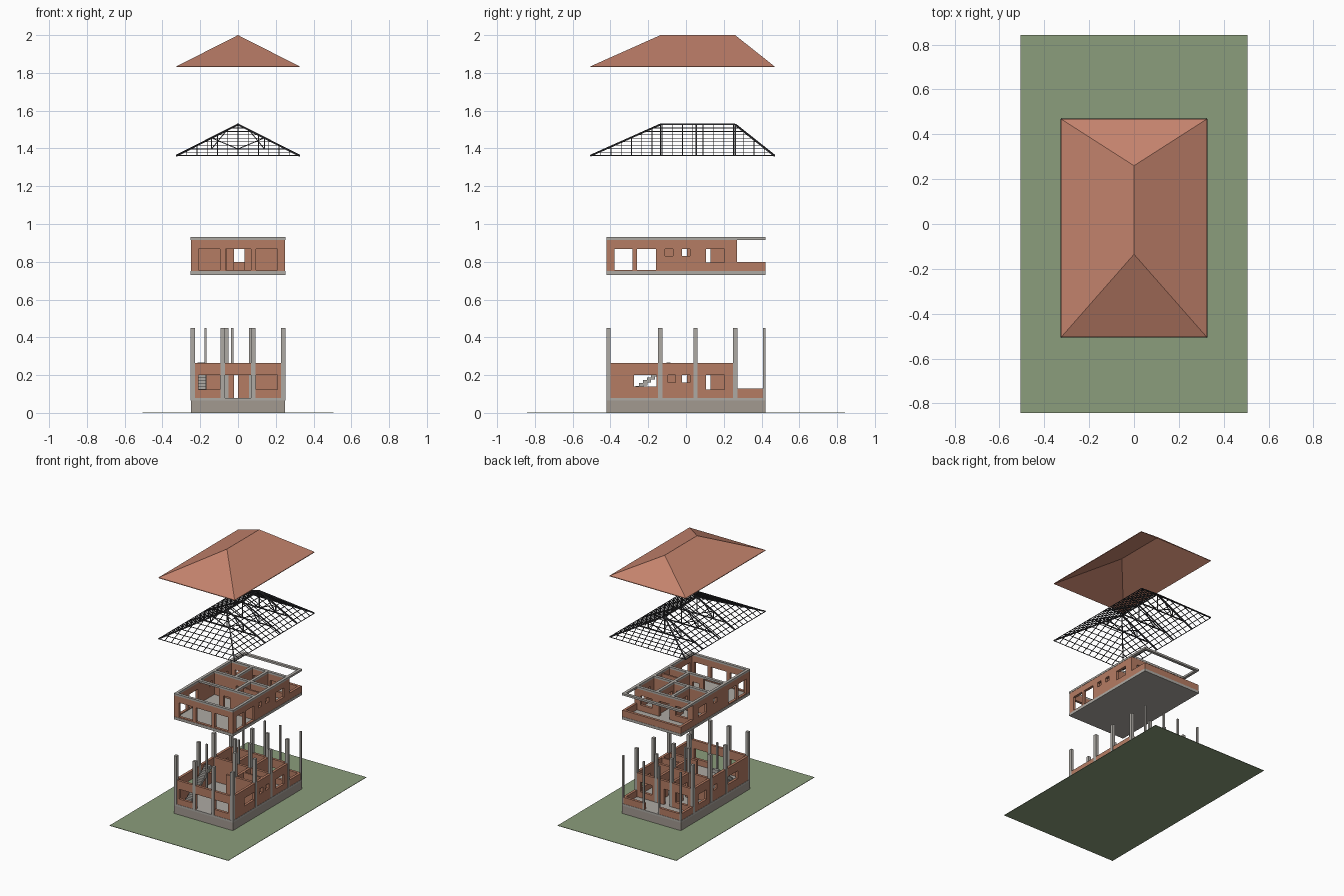
import bpy, bmesh
from mathutils import Vector, Matrix

if "Cube" in bpy.data.objects:
    bpy.data.objects.remove(bpy.data.objects["Cube"])


def mat(name, col):
    m = bpy.data.materials.new(name)
    m.diffuse_color = (*col, 1)
    m.use_nodes = True
    m.node_tree.nodes["Principled BSDF"].inputs["Base Color"].default_value = m.diffuse_color
    return m


BRICK = mat("brick", (0.46, 0.20, 0.125))
CONCRETE = mat("concrete", (0.42, 0.40, 0.37))
PLINTH = mat("plinth", (0.36, 0.32, 0.28))
TILE = mat("tile", (0.56, 0.23, 0.155))
GRASS = mat("grass", (0.26, 0.34, 0.20))
STEEL = mat("steel", (0.05, 0.05, 0.055))


def finish(name, bm, material):
    me = bpy.data.meshes.new(name)
    bm.to_mesh(me)
    bm.free()
    me.materials.append(material)
    ob = bpy.data.objects.new(name, me)
    bpy.context.collection.objects.link(ob)
    return ob


def box(bm, x0, x1, y0, y1, z0, z1):
    c = Vector(((x0 + x1) / 2, (y0 + y1) / 2, (z0 + z1) / 2))
    s = (x1 - x0, y1 - y0, z1 - z0)
    bmesh.ops.create_cube(bm, size=1, matrix=Matrix.Translation(c) @ Matrix.Diagonal((*s, 1)))


def stick(bm, a, b, w=0.004):
    a, b = Vector(a), Vector(b)
    d = b - a
    if d.length < 1e-4:
        return
    rot = d.to_track_quat('Z', 'Y').to_matrix().to_4x4()
    m = Matrix.Translation((a + b) / 2) @ rot @ Matrix.Diagonal((w, w, d.length, 1))
    bmesh.ops.create_cube(bm, size=1, matrix=m)


def wall(bm, axis, pos, a, b, z0, z1, holes=(), t=0.02):
    """Straight wall along an axis, pieced around openings (start, end, sill, head)."""
    def seg(p, q, lo, hi):
        if q - p > 1e-4 and hi - lo > 1e-4:
            if axis == 'x':
                box(bm, p, q, pos - t / 2, pos + t / 2, lo, hi)
            else:
                box(bm, pos - t / 2, pos + t / 2, p, q, lo, hi)
    cur = a
    for p, q, lo, hi in sorted(holes):
        seg(cur, p, z0, z1)
        seg(p, q, z0, lo)
        seg(p, q, hi, z1)
        cur = q
    seg(cur, b, z0, z1)


# ground sheet
bm = bmesh.new()
box(bm, -0.506, 0.506, -0.842, 0.842, 0, 0.003)
finish("lawn", bm, GRASS)

# plinth and ground floor slab
bm = bmesh.new()
box(bm, -0.25, 0.25, -0.42, 0.42, 0.003, 0.065)
finish("plinth", bm, PLINTH)
bm = bmesh.new()
box(bm, -0.252, 0.252, -0.422, 0.422, 0.065, 0.08)
finish("ground_slab", bm, CONCRETE)

# ground floor walls
Z0, Z1, H = 0.08, 0.265, 0.2
bm = bmesh.new()
small = [(-0.095, -0.055, 0.16, H), (-0.02, 0.02, 0.16, H)]
side = [(-0.275, -0.155, 0.14, H), (0.105, 0.205, 0.125, H)]
wall(bm, 'y', 0.24, -0.42, 0.27, Z0, Z1, side + small)
wall(bm, 'y', -0.24, -0.42, 0.27, Z0, Z1, side + small[1:])
wall(bm, 'x', -0.41, -0.23, 0.23, Z0, Z1,
     [(-0.21, -0.095, 0.125, H), (-0.068, 0.068, Z0, H), (0.095, 0.21, 0.125, H)])
wall(bm, 'x', 0.26, -0.23, 0.23, Z0, Z1,
     [(-0.2, -0.1, 0.125, H), (-0.05, 0.0, Z0, H), (0.1, 0.2, 0.125, H)])
wall(bm, 'x', -0.137, 0.0, 0.23, Z0, Z1)
wall(bm, 'x', 0.05, -0.23, 0.23, Z0, Z1, [(-0.02, 0.0, Z0, H)])
wall(bm, 'x', -0.04, 0.08, 0.23, Z0, Z1, t=0.014)
wall(bm, 'y', 0.07, -0.127, 0.25, Z0, Z1, [(-0.03, 0.005, Z0, H), (0.08, 0.13, Z0, H)])
wall(bm, 'y', -0.06, 0.06, 0.25, Z0, Z1, [(0.08, 0.13, Z0, H)])
# porch low walls
for s in (-1, 1):
    wall(bm, 'y', s * 0.24, 0.27, 0.42, Z0, 0.13)
    wall(bm, 'x', 0.41, min(s * 0.06, s * 0.23), max(s * 0.06, s * 0.23), Z0, 0.13)
finish("ground_floor_walls", bm, BRICK)

# columns
bm = bmesh.new()
cols = [(s * 0.24, y, 0.0115) for s in (-1, 1) for y in (-0.41, -0.137, 0.05, 0.26)]
cols += [(-0.08, -0.41, 0.0115), (0.08, -0.41, 0.0115), (0.07, -0.137, 0.0115)]
cols += [(x, y, 0.0105) for x in (-0.06, 0.07) for y in (0.05, 0.26)]
cols += [(x, 0.414, 0.0065) for x in (-0.244, -0.06, 0.07, 0.244)]
cols += [(-0.172, -0.137, 0.0065), (-0.03, 0.05, 0.0065)]
for x, y, r in cols:
    box(bm, x - r, x + r, y - r, y + r, Z0, 0.45)
finish("columns", bm, CONCRETE)

# staircase along the left wall
bm = bmesh.new()
N = 12
for i in range(N):
    y, z = -0.33 + i * 0.0205, 0.08 + i * 0.0155
    box(bm, -0.215, -0.17, y, y + 0.0225, max(0.08, z - 0.012), z + 0.0155)
finish("staircase", bm, CONCRETE)

# upper floor slab and ring beams
bm = bmesh.new()
box(bm, -0.252, 0.252, -0.422, 0.422, 0.73, 0.75)
finish("upper_slab", bm, CONCRETE)
bm = bmesh.new()
B0, B1 = 0.915, 0.93
for x in (-0.241, 0.241):
    wall(bm, 'y', x, -0.422, 0.422, B0, B1, t=0.022)
for y in (-0.411, -0.137, 0.05, 0.26, 0.411):
    wall(bm, 'x', y, -0.23, 0.23, B0, B1, t=0.022)
wall(bm, 'y', 0.07, -0.126, 0.249, B0, B1, t=0.022)
wall(bm, 'y', -0.06, 0.061, 0.249, B0, B1, t=0.022)
finish("ring_beams", bm, CONCRETE)

# upper floor walls
Z0, Z1, H = 0.75, 0.915, 0.867
bm = bmesh.new()
side = [(-0.378, -0.282, 0.757, H), (-0.26, -0.16, 0.757, H), (0.105, 0.205, 0.795, H)]
small = [(-0.11, -0.07, 0.83, H), (-0.02, 0.02, 0.83, H)]
wall(bm, 'y', 0.24, -0.42, 0.27, Z0, Z1, side + small)
wall(bm, 'y', -0.24, -0.42, 0.27, Z0, Z1, side + small[1:])
wall(bm, 'x', -0.41, -0.23, 0.23, Z0, Z1,
     [(-0.21, -0.095, 0.757, H), (-0.065, 0.068, 0.757, H), (0.095, 0.21, 0.757, H)])
wall(bm, 'x', 0.26, -0.23, 0.23, Z0, Z1,
     [(-0.2, -0.1, 0.795, H), (-0.048, 0.04, Z0, H), (0.1, 0.2, 0.795, H)])
wall(bm, 'x', -0.137, -0.06, 0.23, Z0, Z1, [(-0.02, 0.035, Z0, H)])
wall(bm, 'x', 0.05, -0.23, 0.23, Z0, Z1, [(-0.045, 0.04, Z0, H)])
wall(bm, 'x', -0.04, 0.08, 0.23, Z0, Z1, t=0.014)
wall(bm, 'y', 0.07, -0.127, 0.25, Z0, Z1, [(-0.03, 0.005, Z0, H), (0.08, 0.13, Z0, H)])
wall(bm, 'y', -0.06, 0.06, 0.25, Z0, Z1, [(0.08, 0.13, Z0, H)])
# balcony parapet
for x in (-0.24, 0.24):
    wall(bm, 'y', x, 0.27, 0.42, Z0, 0.80)
wall(bm, 'x', 0.41, -0.23, 0.23, Z0, 0.80)
finish("upper_floor_walls", bm, BRICK)

# roof frame: hips, ridge, battens, rafters and trusses
HX, YA, YB, DA, DB, RH = 0.325, -0.505, 0.468, 0.37, 0.208, 0.165
ZF = 1.362
bm = bmesh.new()
RA, RB = (0, YA + DA, ZF + RH), (0, YB - DB, ZF + RH)
stick(bm, RA, RB, 0.008)
for s in (-1, 1):
    stick(bm, (s * HX, YA, ZF), RA, 0.008)
    stick(bm, (s * HX, YB, ZF), RB, 0.008)
for i in range(9):
    t = i / 9
    x, ya, yb, z = HX * (1 - t), YA + DA * t, YB - DB * t, ZF + RH * t
    for s in (-1, 1):
        stick(bm, (s * x, ya, z), (s * x, yb, z))
    stick(bm, (-x, ya, z), (x, ya, z))
    stick(bm, (-x, yb, z), (x, yb, z))
for i in range(1, 18):
    y = YA + (YB - YA) * i / 18
    t = min(1, (y - YA) / DA, (YB - y) / DB)
    for s in (-1, 1):
        stick(bm, (s * HX, y, ZF), (s * HX * (1 - t), y, ZF + RH * t))
for i in range(1, 12):
    x = -HX + 2 * HX * i / 12
    t = 1 - abs(x) / HX
    stick(bm, (x, YA, ZF), (x, YA + DA * t, ZF + RH * t))
    stick(bm, (x, YB, ZF), (x, YB - DB * t, ZF + RH * t))
for y in (-0.135, 0.055, 0.26):
    stick(bm, (-0.25, y, ZF + 0.035), (0.25, y, ZF + 0.035), 0.007)
    stick(bm, (0, y, ZF + 0.035), (0, y, ZF + RH), 0.006)
    for s in (-1, 1):
        stick(bm, (s * HX, y, ZF), (0, y, ZF + RH), 0.007)
        stick(bm, (s * 0.14, y, ZF + 0.035), (s * 0.14, y, ZF + 0.094), 0.006)
        stick(bm, (s * 0.14, y, ZF + 0.035), (s * 0.06, y, ZF + 0.134), 0.005)
        stick(bm, (0, y, ZF + 0.035), (s * 0.14, y, ZF + 0.094), 0.005)
finish("roof_frame", bm, STEEL)

# tiled hip roof as a thin shell
bm = bmesh.new()
pts = [(-HX, YA, 0), (HX, YA, 0), (HX, YB, 0), (-HX, YB, 0), (0, YA + DA, RH), (0, YB - DB, RH)]
top = [bm.verts.new((x, y, z + 2 - RH)) for x, y, z in pts]
low = [bm.verts.new((x, y, z + 2 - RH - 0.005)) for x, y, z in pts]
for f in ((0, 1, 4), (1, 2, 5, 4), (2, 3, 5), (3, 0, 4, 5)):
    bm.faces.new([top[i] for i in f])
    bm.faces.new([low[i] for i in reversed(f)])
for i in range(4):
    j = (i + 1) % 4
    bm.faces.new((low[i], low[j], top[j], top[i]))
finish("tiled_roof", bm, TILE)
